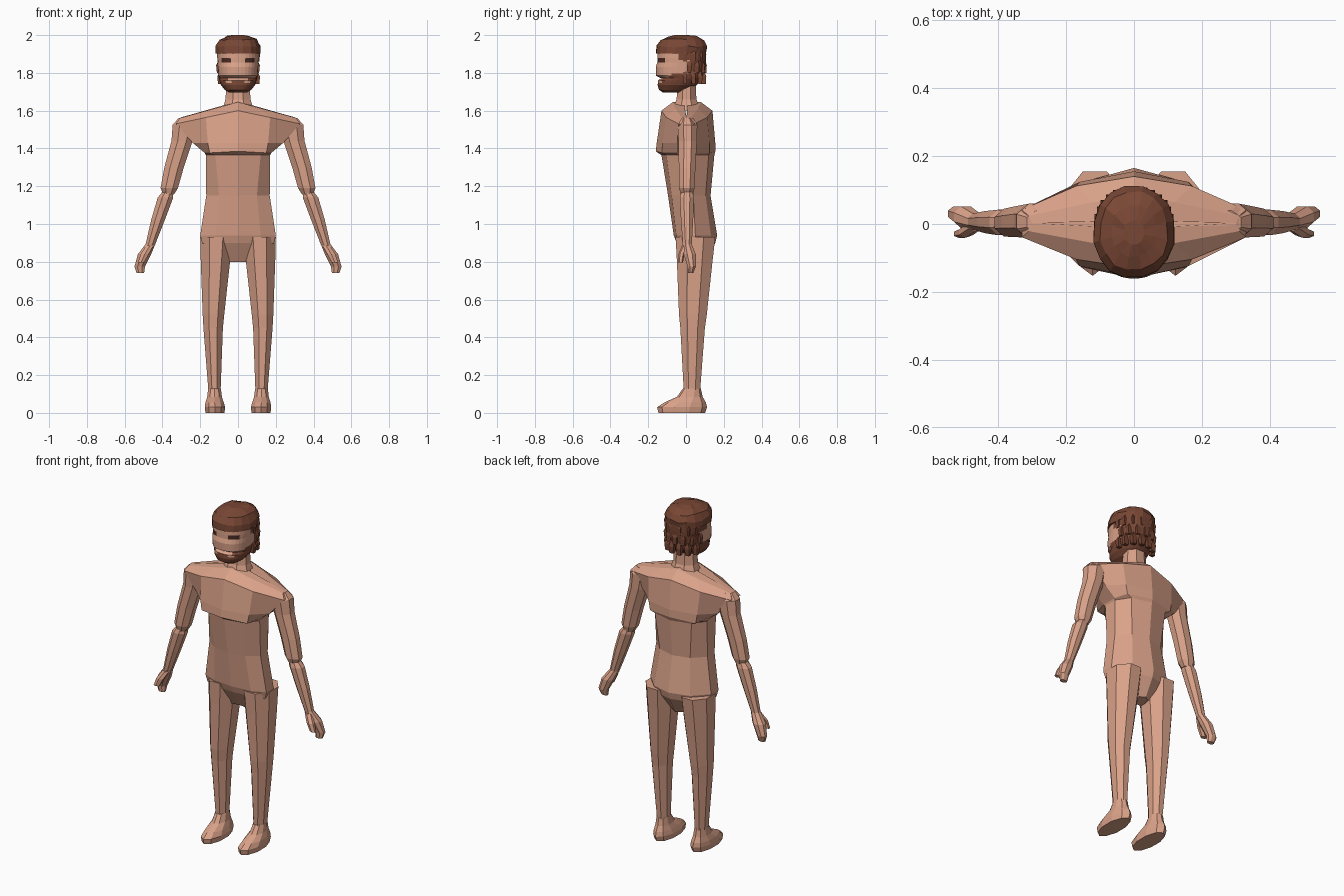
import bpy, bmesh, math, random

random.seed(4)
if "Cube" in bpy.data.objects:
    bpy.data.objects.remove(bpy.data.objects["Cube"])


def make_material(name, rgb):
    mat = bpy.data.materials.new(name)
    mat.use_nodes = True
    color = (*rgb, 1)
    mat.diffuse_color = color
    mat.node_tree.nodes["Principled BSDF"].inputs["Base Color"].default_value = color
    return mat


skin = make_material("skin", (.70, .36, .25))
hair = make_material("brown hair", (.19, .063, .035))
eyes = make_material("dark eyes", (.07, .025, .018))


def oval(ring, sides, power=1.0):
    """Rounded polygon that touches all four limits of the ring."""
    z, x0, x1, y0, y1 = ring
    step = math.tau / sides
    points = []
    for i in range(sides):
        angle = (i + .5) * step
        c, s = math.cos(angle) / math.cos(step / 2), math.sin(angle) / math.cos(step / 2)
        c = math.copysign(abs(c) ** power, c)
        s = math.copysign(abs(s) ** power, s)
        points.append(((x0 + x1) / 2 + c * (x1 - x0) / 2,
                       (y0 + y1) / 2 + s * (y1 - y0) / 2, z))
    return points


def skin_rings(name, loops, mats, rule=None):
    """Join stacked point loops into a closed, flat-shaded mesh."""
    bm = bmesh.new()
    rows = [[bm.verts.new(p) for p in loop] for loop in loops]
    for low, high in zip(rows, rows[1:]):
        n = len(low)
        for i in range(n):
            j = (i + 1) % n
            bm.faces.new((low[i], low[j], high[j], high[i]))
    bm.faces.new(rows[0][::-1])
    bm.faces.new(rows[-1])
    bmesh.ops.recalc_face_normals(bm, faces=bm.faces)
    if rule:
        for face in bm.faces:
            face.material_index = rule(face.calc_center_median())
    mesh = bpy.data.meshes.new(name)
    bm.to_mesh(mesh)
    bm.free()
    for mat in mats:
        mesh.materials.append(mat)
    obj = bpy.data.objects.new(name, mesh)
    bpy.context.collection.objects.link(obj)
    return obj


def pair(name, rings, sides=8):
    """Build a limb part on the left and its mirror on the right."""
    loops = [oval(r, sides) for r in rings]
    skin_rings("left_" + name, loops, [skin])
    skin_rings("right_" + name, [[(-x, y, z) for x, y, z in l] for l in loops], [skin])


def torso_loop(z, width, corner, front, back, drop):
    """Ten-point body section whose sides can slope down."""
    half = [(0, front), (corner, front * .8), (width, front * .3),
            (width, back * .3), (corner, back * .8), (0, back)]
    outline = half + [(-x, y) for x, y in half[-2:0:-1]]
    return [(x, y, z - drop * abs(x) / width) for x, y in outline]


# Torso: height, half width, corner, front, back, shoulder drop
torso = [
    (.80, .045, .03, .01, .10, 0),
    (.90, .19, .11, -.05, .155, 0),
    (.94, .2, .12, -.065, .165, 0),
    (1.15, .168, .1, -.095, .13, 0),
    (1.365, .17, .12, -.13, .15, 0),
    (1.385, .175, .15, -.16, .155, .01),
    (1.43, .24, .16, -.155, .155, 0),
    (1.6, .33, .17, -.13, .14, .07),
    (1.645, .31, .12, -.07, .08, .085),
    (1.65, .3, .1, -.01, .01, .085),
]
skin_rings("torso", [torso_loop(*r) for r in torso], [skin])

# Neck
neck = [(1.60, -.085, .085, -.075, .08), (1.66, -.066, .066, -.05, .055),
        (1.78, -.06, .06, -.04, .05)]
skin_rings("neck", [oval(r, 8) for r in neck], [skin])

# Limbs: height, inner x, outer x, front y, back y
pair("leg", [(.12, .092, .157, -.012, .075), (.45, .08, .183, -.03, .10),
             (.52, .073, .187, -.037, .11), (.80, .042, .197, -.048, .14),
             (.93, .03, .2, -.055, .155)])
pair("foot", [(0, .072, .172, -.14, .095), (.03, .068, .176, -.146, .105),
              (.055, .075, .172, -.11, .1), (.085, .085, .163, -.045, .085),
              (.13, .091, .158, -.013, .076)], 10)
pair("upper_arm", [(1.155, .34, .395, -.025, .035), (1.19, .318, .41, -.037, .045),
                   (1.30, .287, .39, -.038, .05), (1.44, .24, .352, -.04, .058),
                   (1.525, .22, .346, -.045, .06), (1.56, .22, .315, -.03, .04)])
pair("forearm", [(.88, .443, .492, -.016, .03), (1.02, .388, .46, -.027, .038),
                 (1.14, .343, .425, -.033, .042), (1.17, .345, .4, -.025, .035)])
pair("hand", [(.74, .497, .537, .012, .038), (.775, .492, .548, .008, .052),
              (.84, .46, .53, -.012, .052), (.895, .437, .488, -.018, .03)])
pair("thumb", [(.795, .497, .53, -.04, -.018), (.84, .473, .515, -.038, -.01),
               (.885, .448, .487, -.02, .01)], 6)


# Head, with hair, beard and eyes chosen by region
def face_region(p):
    side = abs(p.x)
    if p.y > .01:
        return 1
    top = 1.905 if p.y < -.045 else 1.865
    if p.y > -.08:
        bottom = 1.80
    elif side > .06:
        bottom = 1.775
    else:
        bottom = 1.75 if side > .03 else 1.765
    if not bottom < p.z < top:
        return 1
    if p.y < -.085 and .035 < side < .085 and 1.857 < p.z < 1.878:
        return 2
    return 0


# Head profile: height, half width, front, back
head = [
    (1.695, .045, -.12, -.03), (1.71, .07, -.143, .015),
    (1.735, .09, -.15, .055), (1.76, .098, -.148, .08),
    (1.772, .101, -.132, .088), (1.785, .104, -.158, .093),
    (1.83, .107, -.16, .102), (1.855, .108, -.152, .105),
    (1.88, .11, -.152, .107), (1.94, .11, -.15, .107),
]
loops = []
for (z0, *a), (z1, *b) in zip(head, head[1:]):
    count = max(1, round((z1 - z0) / .011))
    for k in range(count):
        t = k / count
        w, f, r = (u + (v - u) * t for u, v in zip(a, b))
        loops.append(oval((z0 + (z1 - z0) * t, -w, w, f, r), 32, .85))
skin_rings("head", loops, [skin, hair, eyes], face_region)

# Tousled hair cap overhanging the forehead
cap = [(1.902, -.116, .116, -.16, .107), (1.94, -.116, .116, -.154, .109),
       (1.975, -.098, .098, -.135, .093), (1.992, -.066, .066, -.095, .055)]
cap_loops = []
for ring in cap:
    loop = []
    for x, y, z in oval(ring, 16, .9):
        scale = 1 + random.uniform(-.03, .03)
        lift = 0 if ring is cap[0] else random.uniform(-.006, .006)
        loop.append((x * scale, (y + .025) * scale - .025, z + lift))
    cap_loops.append(loop)
cap_loops.append(oval((2.0, -.03, .03, -.06, .01), 16))
skin_rings("hair_cap", cap_loops, [hair])

# Short locks on the back and sides of the head
for row, z in enumerate((1.78, 1.84, 1.90)):
    for k in range(7):
        angle = math.radians(-5 + 190 * (k + .5 * (row % 2)) / 7)
        x, y = .101 * math.cos(angle), .095 * math.sin(angle) + .003
        lock = [(z - .04, x - .012, x + .012, y - .01, y + .01),
                (z, x - .016, x + .016, y - .012, y + .012),
                (z + .03, x * .92 - .01, x * .92 + .01, y * .92 - .01, y * .92 + .01)]
        skin_rings("hair_lock", [oval(r, 4) for r in lock], [hair])
